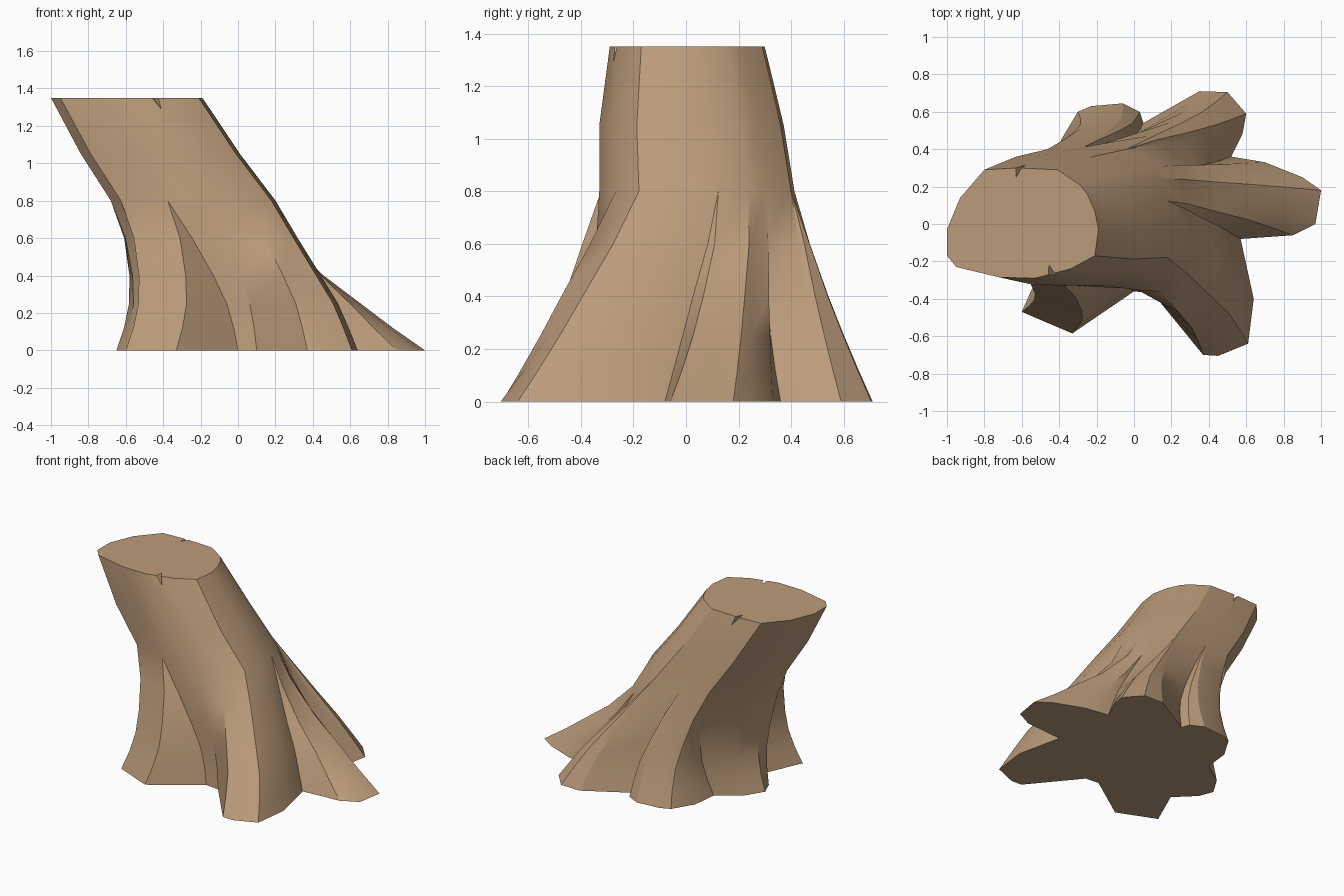
import bpy, bmesh
from math import pi

cube = bpy.data.objects.get("Cube")
if cube:
    bpy.data.objects.remove(cube, do_unlink=True)

wood = bpy.data.materials.new("tan_wood")
wood.use_nodes = True
colour = (0.50, 0.33, 0.195, 1)
wood.diffuse_color = colour
wood.node_tree.nodes["Principled BSDF"].inputs["Base Color"].default_value = colour

# Corners of the sawn top, anticlockwise
top_corners = [
    (-.25, .16), (-.41, .29), (-.62, .3), (-.8, .29), (-.93, .14), (-1, -.03), (-1, -.17),
    (-.95, -.23), (-.72, -.285), (-.53, -.29), (-.34, -.24), (-.21, -.17), (-.19, -.03),
    (-.21, .07), (-.29, .21)]

# Ground outline of each root: x, y and the top corner it grows from.
# The last point of each root is the groove before the next one.
roots = [
    # side root
    [(.85, -.06, 13), (.97, 0, 0), (1, .18, 0), (.9, .25, 0), (.7, .33, 14), (.52, .36, 14)],
    # back left root
    [(.58, .48, 1), (.6, .59, 1), (.5, .705, 1), (.35, .71, 1), (.05, .54, 2)],
    # back right root, running softly into the small right root
    [(.03, .6, 2), (-.06, .645, 2), (-.23, .63, 3), (-.3, .6, 3), (-.39, .45, 3), (-.41, .27, 3),
     (-.57, .16, 4), (-.65, .03, 5), (-.61, -.07, 6), (-.48, -.2, 7)],
    # front right root
    [(-.6, -.47, 7), (-.33, -.585, 8), (0, -.36, 8)],
    # thin ridge between the front roots
    [(.1, -.37, 9)],
    # front left root
    [(.37, -.7, 10), (.45, -.705, 11), (.61, -.64, 11), (.64, -.4, 12), (.57, -.08, 13)]]

# Leaning trunk: height, centre x, centre y, half width, half depth
trunk = [(0, -.03, .02, .4, .4), (.12, -.03, .02, .4, .4), (.25, -.06, .02, .41, .4),
         (.4, -.12, .02, .41, .4), (.6, -.18, .03, .42, .39), (.8, -.245, .035, .435, .365),
         (1.05, -.42, .015, .42, .345), (1.35, -.6, 0, .4, .29)]
ROOT_HEIGHT = .8


def add_object(name, bm):
    bmesh.ops.recalc_face_normals(bm, faces=bm.faces)
    mesh = bpy.data.meshes.new(name)
    bm.to_mesh(mesh)
    bm.free()
    mesh.materials.append(wood)
    obj = bpy.data.objects.new(name, mesh)
    bpy.context.collection.objects.link(obj)
    return obj


# Stump: each root column sweeps up and merges into its trunk corner
bm = bmesh.new()
rings = []
for z, cx, cy, half_x, half_y in trunk:
    rise = max(0, 1 - z / ROOT_HEIGHT)
    ring = []
    for root in roots:
        for bx, by, corner in root:
            px, py = top_corners[corner]
            groove = 1 - .25 * rise if (bx, by, corner) == root[-1] else 1
            tx = cx + (px + .6) / .4 * half_x * groove
            ty = cy + py / .29 * half_y * groove
            flare = rise ** (1.8 if bx > .65 else 1.25)
            ring.append(bm.verts.new((tx + (bx - tx) * flare, ty + (by - ty) * flare, z)))
    rings.append(ring)
count = len(rings[0])
for low, high in zip(rings, rings[1:]):
    for i in range(count):
        j = (i + 1) % count
        bm.faces.new((low[i], low[j], high[j], high[i]))
bm.faces.new(rings[0][::-1])
bm.faces.new(rings[-1])
bmesh.ops.remove_doubles(bm, verts=bm.verts, dist=.0005)
stump = add_object("tree_stump", bm)

# Splits in the top rim, cut with inverted wedges
for name, x, side, size in (("front_split", -.42, -1, 1), ("back_split", -.61, 1, .7)):
    bm = bmesh.new()
    tip = bm.verts.new((x + .04 * size, side * .315, 1.37 - .12 * size))
    corners = [bm.verts.new((x + dx * size, side * y, 1.37))
               for dx, y in ((-.06, .37), (.06, .37), (-.05, .3 - .1 * size))]
    bm.faces.new(corners)
    for i in range(3):
        bm.faces.new((corners[i], corners[(i + 1) % 3], tip))
    cutter = add_object(name + "_cutter", bm)
    cutter.hide_render = True
    cut = stump.modifiers.new(name, "BOOLEAN")
    cut.operation = "DIFFERENCE"
    cut.solver = "EXACT"
    cut.object = cutter

bpy.ops.object.select_all(action="DESELECT")
stump.select_set(True)
bpy.context.view_layer.objects.active = stump
for name in [m.name for m in stump.modifiers]:
    bpy.ops.object.modifier_apply(modifier=name)
for obj in [o for o in bpy.data.objects if o.name.endswith("_cutter")]:
    bpy.data.objects.remove(obj, do_unlink=True)
bpy.ops.object.shade_smooth_by_angle(angle=pi / 6)
